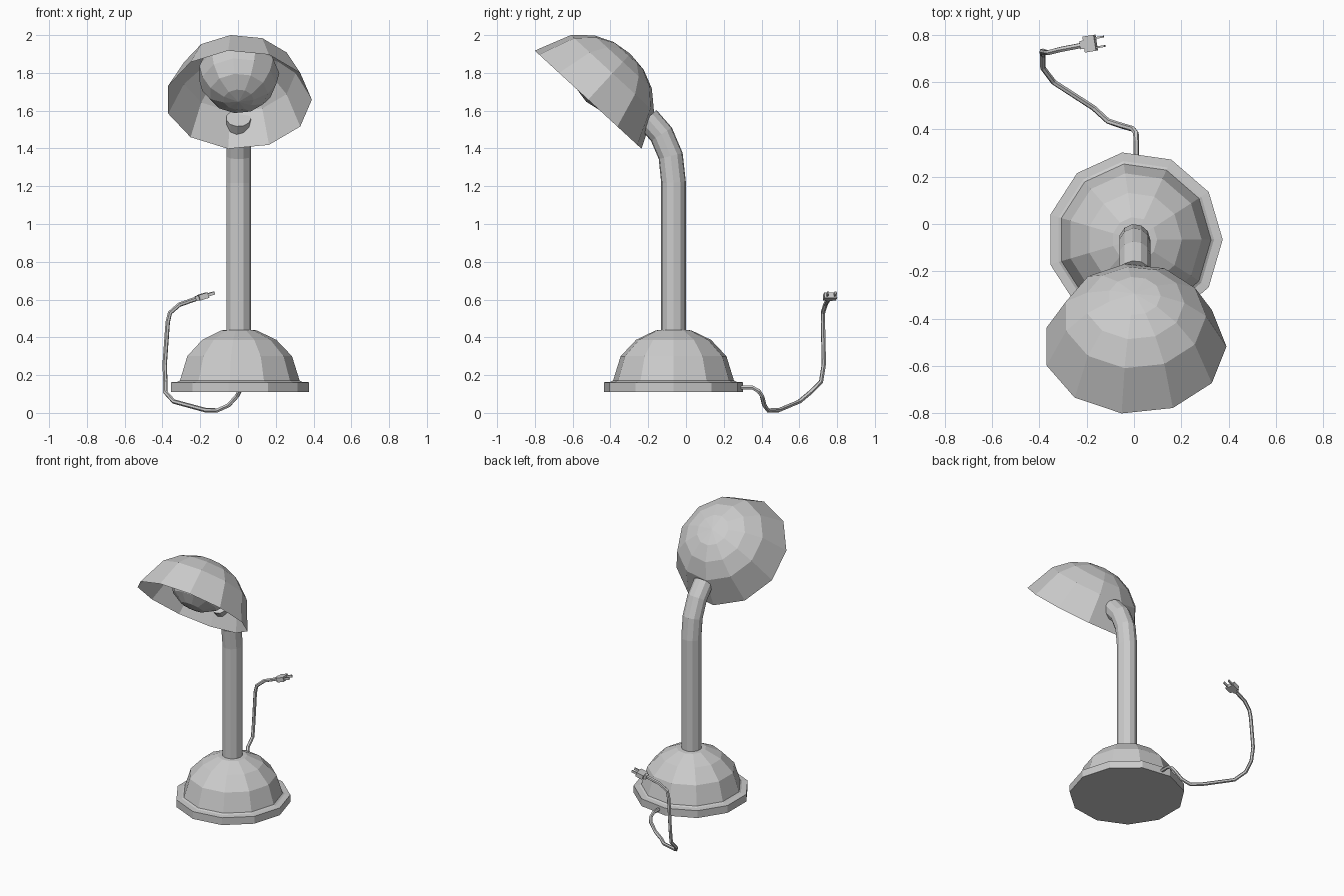
import bpy, bmesh, math
from mathutils import Vector, Matrix

if "Cube" in bpy.data.objects:
    bpy.data.objects.remove(bpy.data.objects["Cube"])

SIDES = 11


def finish(bm, name, matrix=None):
    bmesh.ops.remove_doubles(bm, verts=bm.verts, dist=1e-5)
    bmesh.ops.recalc_face_normals(bm, faces=bm.faces)
    me = bpy.data.meshes.new(name)
    bm.to_mesh(me)
    bm.free()
    ob = bpy.data.objects.new(name, me)
    bpy.context.collection.objects.link(ob)
    if matrix is not None:
        ob.matrix_world = matrix
    return ob


def bridge(bm, rings):
    n = len(rings[0])
    for a, b in zip(rings, rings[1:]):
        for i in range(n):
            j = (i + 1) % n
            bm.faces.new((a[i], a[j], b[j], b[i]))


def lathe(name, profile, matrix, tip=None, cap=False):
    """Spin (radius, height) points; close with a tip point and/or a flat cap."""
    bm = bmesh.new()
    rings = [[bm.verts.new((r * math.cos(math.tau * i / SIDES),
                            r * math.sin(math.tau * i / SIDES), z))
              for i in range(SIDES)] for r, z in profile]
    bridge(bm, rings)
    if cap:
        bm.faces.new(rings[0])
    if tip is not None:
        t = bm.verts.new((0, 0, tip))
        for i in range(SIDES):
            bm.faces.new((rings[-1][i], rings[-1][(i + 1) % SIDES], t))
    return finish(bm, name, matrix)


def tube(name, path, radius, sides):
    """Sweep a polygon along a path with a twist-free frame."""
    pts = [Vector(p) for p in path]
    bm = bmesh.new()
    rings, u = [], Vector((1, 0, 0))
    for i, p in enumerate(pts):
        d_in = (p - pts[max(i - 1, 0)]).normalized()
        d_out = (pts[min(i + 1, len(pts) - 1)] - p).normalized()
        t = (d_in + d_out).normalized()
        u = (u - t * u.dot(t)).normalized()
        v = t.cross(u)
        rings.append([bm.verts.new(p + radius * (u * math.cos(math.tau * k / sides)
                                                 + v * math.sin(math.tau * k / sides)))
                      for k in range(sides)])
    bridge(bm, rings)
    bm.faces.new(rings[0])
    bm.faces.new(rings[-1])
    return finish(bm, name)


def box(name, centre, size, frame):
    bm = bmesh.new()
    bmesh.ops.create_cube(bm, size=1, matrix=Matrix.Translation(centre)
                          @ Matrix.Diagonal((*size, 1)))
    return finish(bm, name, frame)


# Base: flat foot rim with a low dome on it
lathe("base", [(0.372, 0.11), (0.372, 0.162), (0.335, 0.165), (0.323, 0.172),
               (0.283, 0.30), (0.20, 0.387), (0.095, 0.437)],
      Matrix.Translation((0.003, -0.066, 0)), tip=0.445, cap=True)

# Bent neck
tube("neck", [(0.003, -0.066, 0.43), (0.003, -0.066, 1.22), (0.003, -0.081, 1.36),
              (0.003, -0.13, 1.475), (0.003, -0.205, 1.56)], 0.066, SIDES)

# Open shade and the bulb inside it, tilted together
head = Matrix.Translation((0.003, -0.518, 1.658)) @ Matrix.Rotation(math.radians(-42.6), 4, 'X')
lathe("shade", [(0.388, 0), (0.302, 0.19), (0.21, 0.272), (0.11, 0.316)], head, tip=0.33)
lathe("bulb", [(0.12, 0.30), (0.19, 0.26), (0.216, 0.19), (0.20, 0.115),
               (0.155, 0.045), (0.08, 0.0)], head, tip=-0.015)

# Power cord
tube("cord", [(0.01, 0.25, 0.135), (0.01, 0.35, 0.135), (0.008, 0.385, 0.115),
              (-0.005, 0.402, 0.09), (-0.05, 0.415, 0.04), (-0.11, 0.435, 0.013),
              (-0.17, 0.49, 0.014), (-0.34, 0.60, 0.06), (-0.385, 0.66, 0.11),
              (-0.385, 0.715, 0.165), (-0.388, 0.73, 0.26), (-0.372, 0.725, 0.48),
              (-0.36, 0.725, 0.53), (-0.31, 0.738, 0.573), (-0.21, 0.757, 0.608)], 0.012, 6)

# Plug with two prongs
plug = (Matrix.Translation((-0.19, 0.762, 0.615))
        @ Matrix.Rotation(math.radians(9), 4, 'Z') @ Matrix.Rotation(math.radians(-17), 4, 'Y'))
box("plug_body", (0.005, 0, 0), (0.05, 0.068, 0.03), plug)
box("plug_collar", (-0.027, 0, 0), (0.02, 0.035, 0.026), plug)
for side in (-1, 1):
    box("plug_prong", (0.045, side * 0.02, 0), (0.045, 0.008, 0.016), plug)
